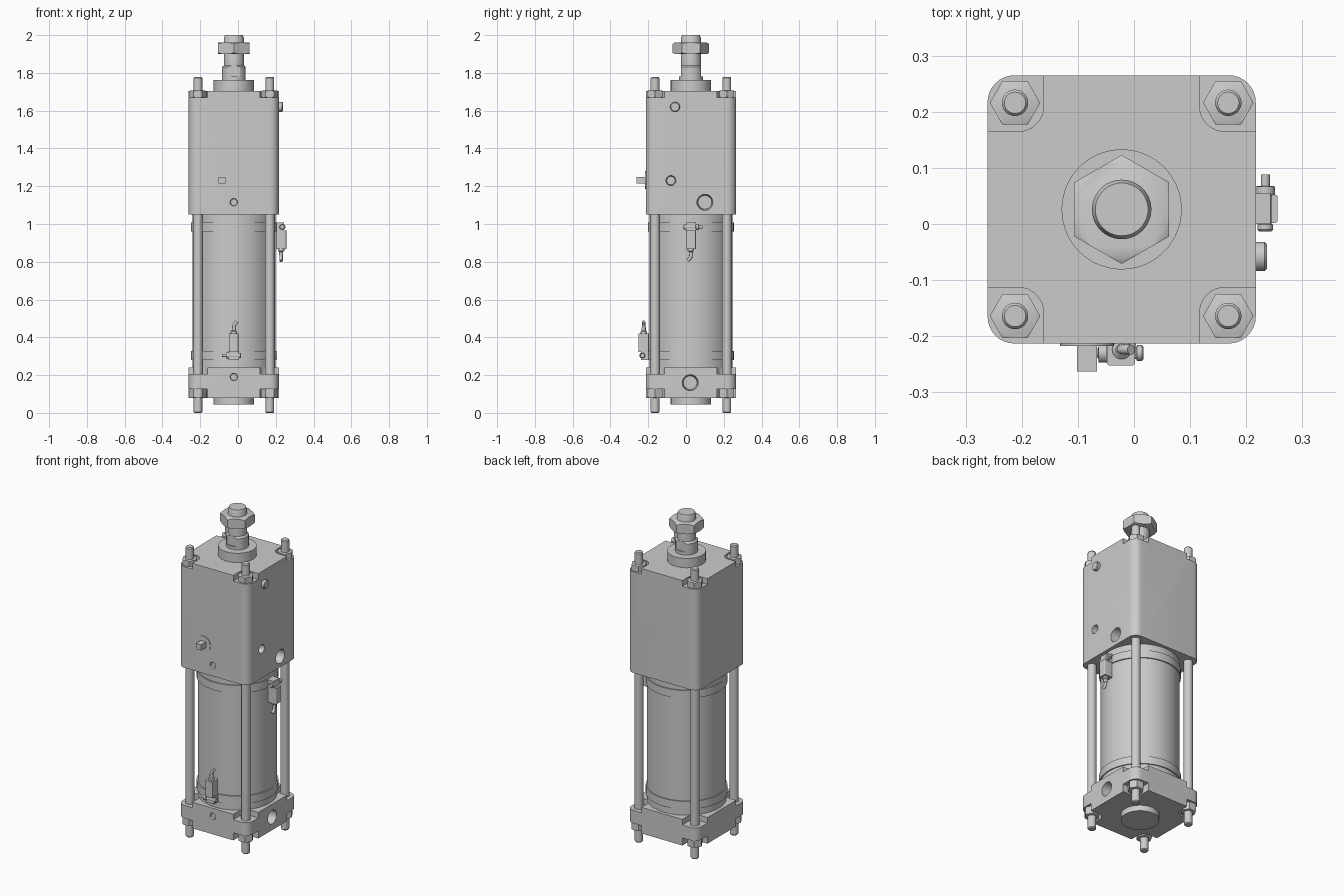
import bpy, bmesh
from math import pi, cos, sin, radians
from mathutils import Matrix, Vector

if "Cube" in bpy.data.objects:
    bpy.data.objects.remove(bpy.data.objects["Cube"])

CX, CY = -0.022, 0.026            # cylinder axis
HALF, PITCH = 0.239, 0.19         # block half width, tie rod offset
ROT = {'z': Matrix(), 'x': Matrix.Rotation(pi / 2, 4, 'Y'), '-y': Matrix.Rotation(pi / 2, 4, 'X')}
CORNERS = [(sx, sy) for sx in (-1, 1) for sy in (-1, 1)]


def make(name, bm, mat=Matrix()):
    bmesh.ops.recalc_face_normals(bm, faces=bm.faces)
    me = bpy.data.meshes.new(name)
    bm.to_mesh(me)
    bm.free()
    me.transform(mat)
    ob = bpy.data.objects.new(name, me)
    bpy.context.collection.objects.link(ob)
    return smooth(ob)


def smooth(ob):
    bpy.ops.object.select_all(action='DESELECT')
    ob.select_set(True)
    bpy.context.view_layer.objects.active = ob
    bpy.ops.object.shade_smooth_by_angle(angle=radians(30))
    return ob


def lathe(name, profile, loc, axis='z', n=48, mat=Matrix(), phase=0):
    """Closed solid of revolution from (radius, height) points; n=6 gives a hexagon."""
    bm = bmesh.new()
    rings = [[bm.verts.new((r * cos(phase + 2 * pi * i / n), r * sin(phase + 2 * pi * i / n), z))
              for i in range(n)] for r, z in profile]
    for a, b in zip(rings, rings[1:]):
        for i in range(n):
            bm.faces.new((a[i], a[(i + 1) % n], b[(i + 1) % n], b[i]))
    bm.faces.new(rings[0])
    bm.faces.new(rings[-1])
    return make(name, bm, mat @ Matrix.Translation(loc) @ ROT[axis])


def box(name, lo, hi, fillet=0.0, mat=Matrix()):
    """Box between two corners, with its vertical edges rounded."""
    lo, hi = Vector(lo), Vector(hi)
    bm = bmesh.new()
    bmesh.ops.create_cube(bm, size=1)
    for v in bm.verts:
        v.co = (lo + hi) / 2 + Vector(a * b for a, b in zip(v.co, hi - lo))
    if fillet:
        edges = [e for e in bm.edges if abs(e.verts[0].co.z - e.verts[1].co.z) > 1e-5]
        bmesh.ops.bevel(bm, geom=edges, offset=fillet, segments=8, profile=0.5, affect='EDGES')
    return make(name, bm, mat)


def boolean(ob, cutters, op='DIFFERENCE'):
    for c in cutters:
        m = ob.modifiers.new('cut', 'BOOLEAN')
        m.object, m.operation, m.solver = c, op, 'EXACT'
    me = bpy.data.meshes.new_from_object(ob.evaluated_get(bpy.context.evaluated_depsgraph_get()))
    ob.modifiers.clear()
    ob.data = me
    for c in cutters:
        bpy.data.objects.remove(c)
    return smooth(ob)


def notches(z0, z1):
    """Rounded pockets at the four corners of a block."""
    return [box('notch', (CX + sx * HALF - 0.1, CY + sy * HALF - 0.1, z0),
                (CX + sx * HALF + 0.1, CY + sy * HALF + 0.1, z1), 0.045) for sx, sy in CORNERS]


def port(axis, loc, r, depth):
    """Cutter for a round port sunk into a face."""
    return lathe('port', [(r * 0.85, -depth), (r, -depth * 0.3), (r, 0.02)], loc, axis, 32)


def hex_nut(name, r, h, loc, phase=0.0):
    """Hexagon nut with turned chamfers."""
    nut = lathe(name, [(r, 0), (r, h)], loc, n=6, phase=phase)
    c = r * 0.13
    cone = lathe('chamfer', [(r - c, -0.0005), (r + 0.001, c * 0.58), (r + 0.001, h - c * 0.58),
                             (r - c, h + 0.0005)], loc, n=48, phase=0.03)
    return boolean(nut, [cone], 'INTERSECT')


XR, YF = CX + HALF, CY - HALF     # right and front faces
sq = lambda z: ((CX - HALF, CY - HALF, z), (CX + HALF, CY + HALF, z))

# upper block with corner pockets and ports
upper = box('upper_block', sq(1.05)[0], sq(1.705)[1], 0.048)
boolean(upper, notches(1.67, 1.8) + [port('x', (XR, 0.10, 1.115), 0.042, 0.07),
                                     port('x', (XR, -0.08, 1.23), 0.026, 0.05),
                                     port('-y', (CX, YF, 1.115), 0.02, 0.012)])

# lower end cap, stepped at the corners on both sides
lower = box('lower_cap', sq(0.08)[0], sq(0.24)[1], 0.048)
boolean(lower, notches(0.0, 0.127) + notches(0.206, 0.3) +
        [port('x', (XR, 0.022, 0.16), 0.042, 0.07), port('-y', (CX, YF, 0.19), 0.02, 0.012)])

# barrel, sensor straps and end bosses
lathe('barrel', [(0.22, 0.235), (0.22, 1.055)], (CX, CY, 0), n=96)
for nm, z in (('lower_strap', 0.28), ('upper_strap', 0.96)):
    lathe(nm, [(0.227, z), (0.227, z + 0.048)], (CX, CY, 0), n=96)
lathe('lower_boss', [(0.107, 0.045), (0.107, 0.09)], (CX, CY, 0), n=64)
lathe('upper_boss', [(0.107, 1.69), (0.107, 1.762)], (CX, CY, 0), n=64)

# piston rod with spanner flats, threaded end and locknut
rod = lathe('piston_rod', [(0.063, 1.74), (0.063, 1.83), (0.053, 1.84), (0.053, 1.985),
                           (0.047, 2.0)], (CX, CY, 0))
boolean(rod, [box('flat', (CX - 0.1, CY + s * 0.103 - 0.05, 1.78),
                  (CX + 0.1, CY + s * 0.103 + 0.05, 1.87)) for s in (-1, 1)])
hex_nut('rod_locknut', 0.097, 0.06, (CX, CY, 1.9), pi / 2)

# tie rods with nuts at both ends
for sx, sy in CORNERS:
    x, y = CX + sx * PITCH, CY + sy * PITCH
    lathe('tie_rod', [(0.019, 0), (0.0235, 0.006), (0.0235, 0.13), (0.0255, 0.131), (0.0255, 1.1),
                      (0.0235, 1.101), (0.0235, 1.772), (0.019, 1.778)], (x, y, 0), n=32)
    hex_nut('lower_tie_nut', 0.045, 0.047, (x, y, 0.08))
    hex_nut('upper_tie_nut', 0.045, 0.036, (x, y, 1.67))

# lock release on the front: thin disc and square stem
lathe('release_disc', [(0.048, -0.01), (0.048, 0.004)], (-0.084, YF, 1.232), '-y')
box('release_stem', (-0.102, -0.263, 1.214), (-0.066, -0.2, 1.25))

# breather knob on the right
lathe('breather_knob', [(0.026, -0.01), (0.026, 0.016), (0.022, 0.02)], (XR, -0.058, 1.62), 'x', 32)


def sensor(name, mat):
    """Switch facing -y with its cable up; origin on the barrel axis at strap level."""
    box(name + '_mount', (-0.028, -0.265, 0), (0.026, -0.21, 0.048), mat=mat)
    box(name + '_body', (-0.026, -0.278, 0.042), (0.024, -0.222, 0.14), 0.005, mat)
    lathe(name + '_screw', [(0.008, -0.062), (0.008, -0.042), (0.017, -0.041), (0.017, -0.026),
                            (0.011, -0.025), (0.011, 0.026), (0.014, 0.027), (0.014, 0.036),
                            (0.011, 0.039)], (0, -0.256, 0.024), 'x', 24, mat)
    lathe(name + '_gland', [(0.017, 0.135), (0.017, 0.15), (0.011, 0.155), (0.011, 0.172)],
          (0, -0.25, 0), n=24, mat=mat)
    cu = bpy.data.curves.new(name + '_cable', 'CURVE')
    cu.dimensions, cu.bevel_depth, cu.bevel_resolution, cu.use_fill_caps = '3D', 0.009, 4, True
    sp = cu.splines.new('POLY')
    pts = [(0, 0.165), (0, 0.178), (0.003, 0.187), (0.009, 0.194), (0.017, 0.203)]
    sp.points.add(len(pts) - 1)
    for p, (x, z) in zip(sp.points, pts):
        p.co = (*(mat @ Vector((x, -0.25, z))), 1)
    bpy.context.collection.objects.link(bpy.data.objects.new(name + '_cable', cu))


# lower sensor on the front, upper one on the right hanging down
sensor('lower_sensor', Matrix.Translation((CX, CY, 0.28)))
sensor('upper_sensor', Matrix.Translation((CX, CY, 1.008)) @ Matrix.Rotation(pi / 2, 4, 'Z')
       @ Matrix.Rotation(pi, 4, 'Y'))
